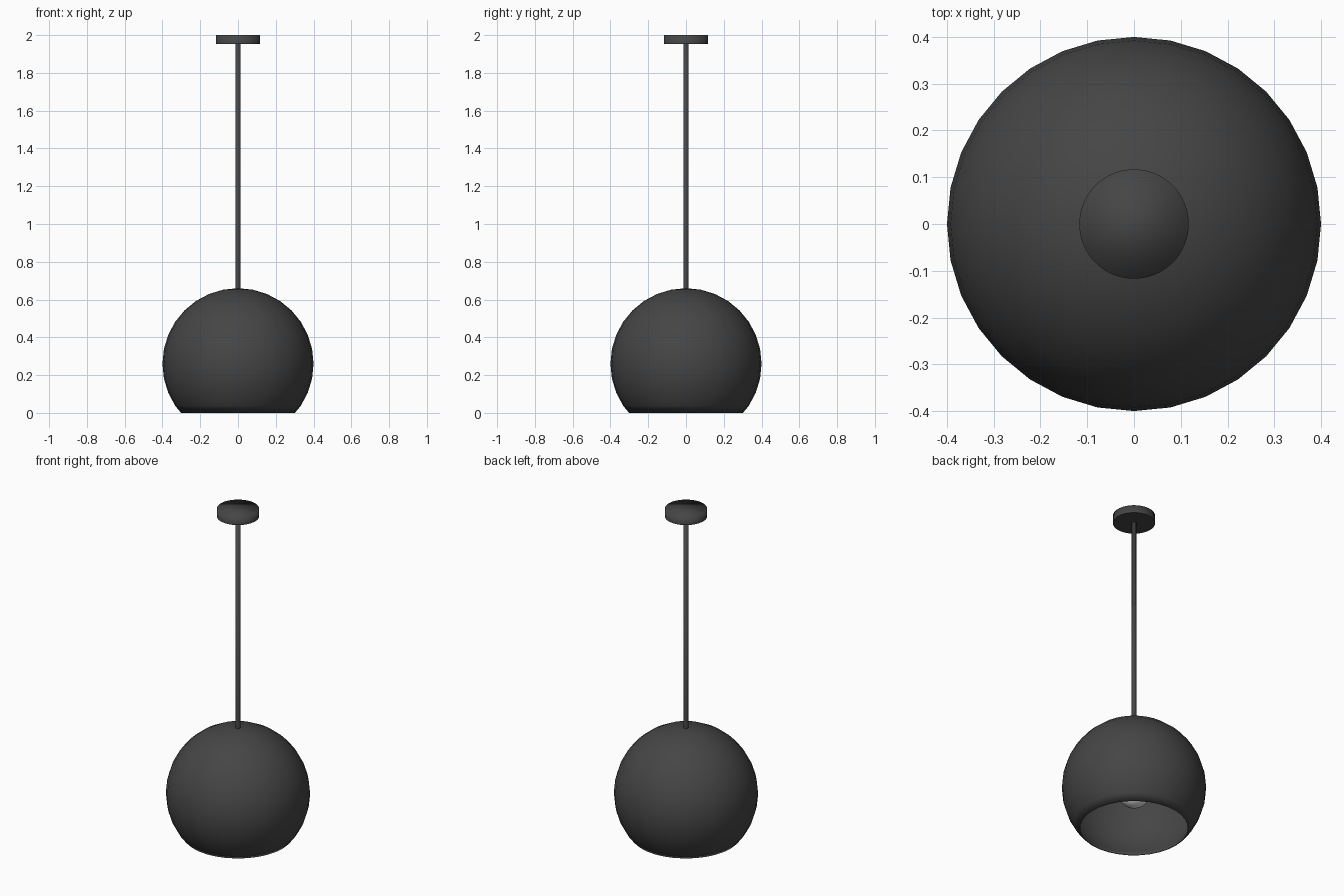
import bpy, bmesh, math
from mathutils import Vector

if "Cube" in bpy.data.objects:
    bpy.data.objects.remove(bpy.data.objects["Cube"])


def material(name, rgb):
    m = bpy.data.materials.new(name)
    m.diffuse_color = (*rgb, 1)
    m.use_nodes = True
    m.node_tree.nodes["Principled BSDF"].inputs["Base Color"].default_value = m.diffuse_color
    return m


black = material("matte black", (0.06, 0.06, 0.06))
white = material("bulb white", (0.8, 0.8, 0.8))


def finish(bm, name, mat, smooth=True):
    for f in bm.faces:
        f.smooth = smooth
    me = bpy.data.meshes.new(name)
    bm.to_mesh(me)
    bm.free()
    me.materials.append(mat)
    ob = bpy.data.objects.new(name, me)
    bpy.context.collection.objects.link(ob)
    return ob


def cylinder(name, radius, z0, z1, sides, mat):
    bm = bmesh.new()
    bmesh.ops.create_cone(bm, cap_ends=True, segments=sides, radius1=radius,
                          radius2=radius, depth=z1 - z0)
    bmesh.ops.translate(bm, verts=bm.verts, vec=(0, 0, (z0 + z1) / 2))
    # crisp lower rim, soft shading over the top
    for e in bm.edges:
        if all(abs(v.co.z - z0) < 1e-4 for v in e.verts):
            e.smooth = False
    return finish(bm, name, mat)


# Globe shade, cut open at the floor plane
bm = bmesh.new()
bmesh.ops.create_uvsphere(bm, u_segments=32, v_segments=16, radius=0.4)
bmesh.ops.translate(bm, verts=bm.verts, vec=(0, 0, 0.26))
bmesh.ops.bisect_plane(bm, geom=bm.verts[:] + bm.edges[:] + bm.faces[:],
                       plane_co=(0, 0, 0), plane_no=(0, 0, 1), clear_inner=True)
shade = finish(bm, "globe_shade", black)
solid = shade.modifiers.new("thin wall", "SOLIDIFY")
solid.thickness = 0.004
solid.offset = -1

# Bulb and its socket inside the shade
bm = bmesh.new()
bmesh.ops.create_uvsphere(bm, u_segments=32, v_segments=16, radius=0.09)
bmesh.ops.translate(bm, verts=bm.verts, vec=(0, 0, 0.23))
finish(bm, "bulb", white)

# Hanging rod and ceiling canopy
cylinder("hanging_rod", 0.013, 0.64, 1.96, 32, black)
cylinder("ceiling_canopy", 0.117, 1.953, 2.0, 64, black)
